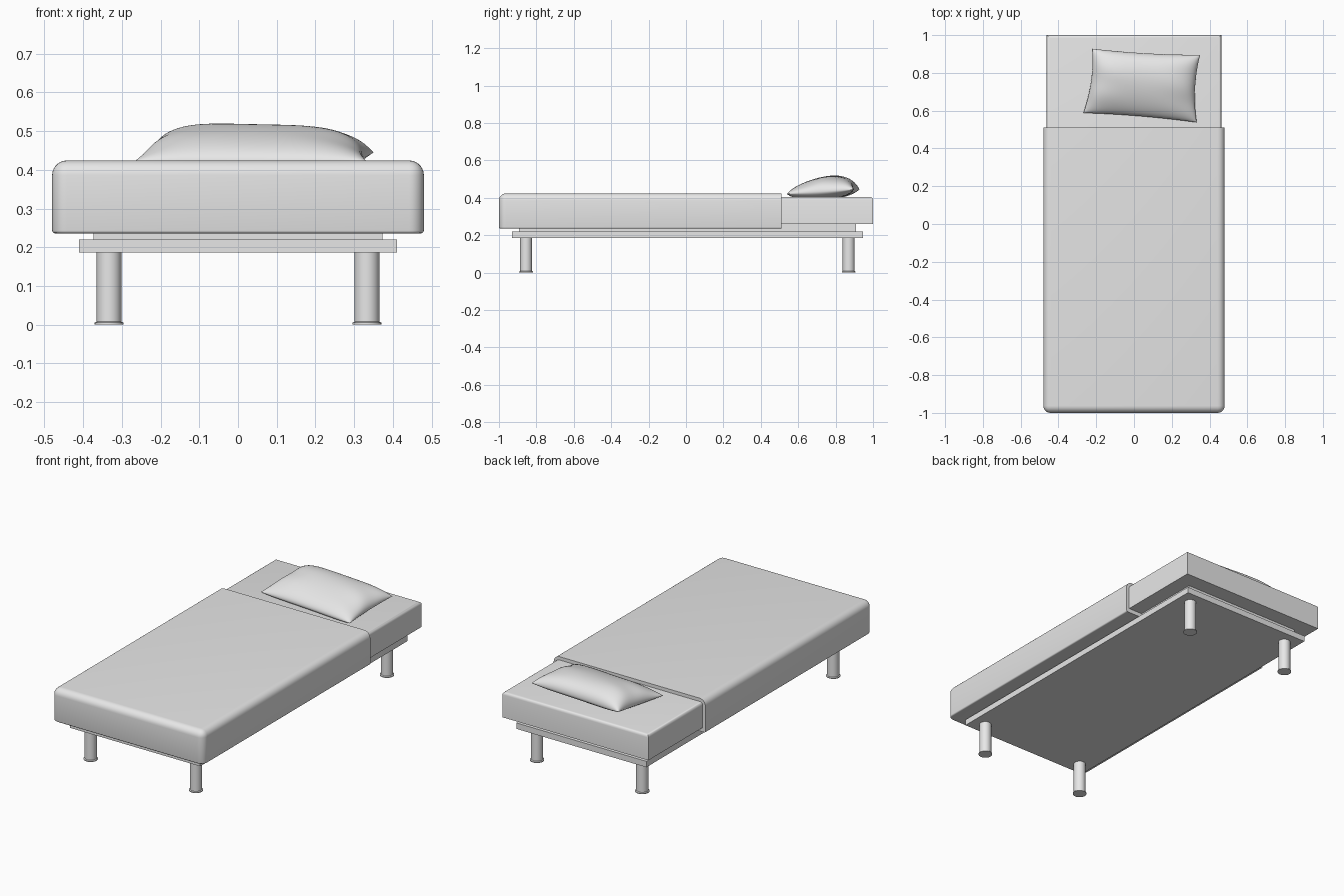
import bpy, bmesh, math

if "Cube" in bpy.data.objects:
    bpy.data.objects.remove(bpy.data.objects["Cube"])

grey = bpy.data.materials.new("plain_grey")
grey.diffuse_color = (0.8, 0.8, 0.8, 1)
grey.use_nodes = True
grey.node_tree.nodes["Principled BSDF"].inputs["Base Color"].default_value = grey.diffuse_color


def finish(bm, name, angle=35):
    bmesh.ops.recalc_face_normals(bm, faces=bm.faces)
    me = bpy.data.meshes.new(name)
    bm.to_mesh(me)
    bm.free()
    ob = bpy.data.objects.new(name, me)
    bpy.context.collection.objects.link(ob)
    me.materials.append(grey)
    bpy.ops.object.select_all(action='DESELECT')
    ob.select_set(True)
    bpy.context.view_layer.objects.active = ob
    bpy.ops.object.shade_smooth_by_angle(angle=math.radians(angle))
    return ob


def box(x, y0, y1, z0, z1):
    bm = bmesh.new()
    bmesh.ops.create_cube(bm, size=1)
    for v in bm.verts:
        v.co = (v.co.x * 2 * x, (y0 + y1) / 2 + v.co.y * (y1 - y0),
                (z0 + z1) / 2 + v.co.z * (z1 - z0))
    return bm


def round_edges(bm, rule, radius, segments):
    edges = [e for e in bm.edges if rule(e.verts[0].co, e.verts[1].co)]
    bmesh.ops.bevel(bm, geom=edges, offset=radius, segments=segments,
                    profile=0.5, affect='EDGES', clamp_overlap=True)


# Bed base: wide frame with a narrower slat layer on top
finish(box(0.411, -0.93, 0.945, 0.186, 0.22), "bed_frame")
finish(box(0.373, -0.893, 0.908, 0.22, 0.262), "slat_base")

# Mattress with softened top edges
bm = box(0.462, -0.97, 1.0, 0.26, 0.405)
round_edges(bm, lambda a, b: min(a.z, b.z) > 0.4, 0.016, 4)
finish(bm, "mattress")

# Blanket: rounded top, sides and foot, with a square cut edge near the pillow
bm = box(0.48, -1.0, 0.51, 0.236, 0.424)
round_edges(bm, lambda a, b: (a.z > 0.42 and b.z > 0.42 or a.y < -0.99 and b.y < -0.99
                              and abs(a.x - b.x) < 0.01)
            and not (a.y > 0.5 and b.y > 0.5), 0.038, 7)
round_edges(bm, lambda a, b: max(a.z, b.z) < 0.237
            and not (a.y > 0.5 and b.y > 0.5), 0.007, 3)
finish(bm, "blanket", 40)

# Round legs with a thin foot disc
for sx, side in ((-1, "left"), (1, "right")):
    for y, end in ((-0.855, "front"), (0.87, "back")):
        bm = bmesh.new()
        rings = []
        for r, z in ((0.037, 0), (0.037, 0.005), (0.032, 0.008), (0.032, 0.19)):
            rings.append([bm.verts.new((sx * 0.333 + r * math.cos(k * math.pi / 16),
                                        y + r * math.sin(k * math.pi / 16), z))
                          for k in range(32)])
        for a, b in zip(rings, rings[1:]):
            for k in range(32):
                j = (k + 1) % 32
                bm.faces.new((a[k], a[j], b[j], b[k]))
        bm.faces.new(rings[0])
        bm.faces.new(rings[-1])
        finish(bm, "leg_" + end + "_" + side)

# Pillow: two puffed sheets joined at a pinched seam
N = 40
bm = bmesh.new()
corners = ((-0.268, 0.588), (0.332, 0.538), (-0.222, 0.928), (0.35, 0.895))


def pillow_point(i, j, top):
    u = math.sin(math.pi * (i / N - 0.5))
    v = math.sin(math.pi * (j / N - 0.5))
    a, b = (u + 1) / 2, (v + 1) / 2
    w = ((1 - a) * (1 - b), a * (1 - b), (1 - a) * b, a * b)
    x = sum(k * c[0] for k, c in zip(w, corners))
    y = sum(k * c[1] for k, c in zip(w, corners))
    x -= 0.018 * u * (1 - v * v)
    y -= 0.008 * v * (1 - u * u)
    puff = math.sqrt(max(0, (1 - u ** 4) * (1 - v * v)))
    seam = 0.433 + 0.012 * v
    if not top:
        return x, y, max(0.404, seam - 0.045 * puff)
    # soft creases gathered towards the short sides
    crease = 0.004 * math.sin(7 * v + 2 * u) * u * u * puff
    return x, y, seam + (0.08 + 0.016 * v - 0.006 * u) * puff + crease


for top in (True, False):
    g = [[bm.verts.new(pillow_point(i, j, top)) for j in range(N + 1)] for i in range(N + 1)]
    for i in range(N):
        for j in range(N):
            bm.faces.new((g[i][j], g[i + 1][j], g[i + 1][j + 1], g[i][j + 1]))
bmesh.ops.remove_doubles(bm, verts=bm.verts, dist=0.0002)
finish(bm, "pillow", 80)
